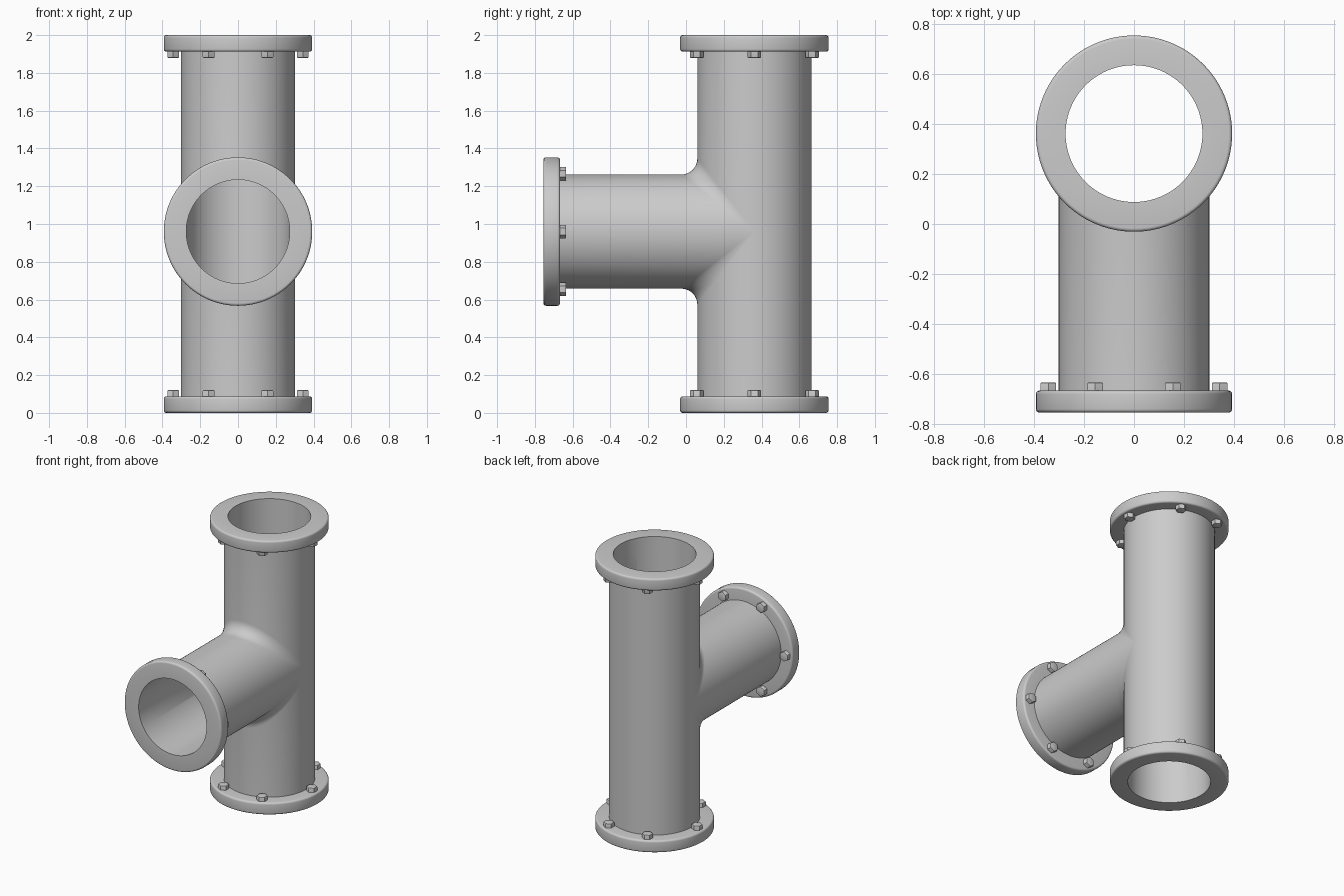
import bpy, bmesh, math
from mathutils import Matrix, Vector

if "Cube" in bpy.data.objects:
    bpy.data.objects.remove(bpy.data.objects["Cube"])

AXIS_Y, AXIS_Z = 0.362, 0.96      # centre where the two pipes meet
R_OUT, R_IN, R_FLANGE = 0.302, 0.274, 0.393
THICK, HALF = 0.088, 0.755        # flange thickness, half depth of the model
N = 48                            # segments per half turn


def finish(bm, name, angle=35):
    mesh = bpy.data.meshes.new(name)
    bm.to_mesh(mesh)
    bm.free()
    ob = bpy.data.objects.new(name, mesh)
    bpy.context.collection.objects.link(ob)
    bpy.context.view_layer.objects.active = ob
    bpy.ops.object.select_all(action='DESELECT')
    ob.select_set(True)
    bpy.ops.object.shade_smooth_by_angle(angle=math.radians(angle))
    return ob


def skin(bm, rows):
    """Quads between successive rows of points."""
    grid = [[bm.verts.new(p) for p in row] for row in rows]
    for a, b in zip(grid, grid[1:]):
        for i in range(len(a) - 1):
            bm.faces.new((a[i], a[i + 1], b[i + 1], b[i]))


def tee(name, r, fillet, inset, inward=False):
    """Equal-bore tee: each x slice is a right-angle corner, rounded by a fillet."""
    bm = bmesh.new()
    y0 = -HALF + inset - AXIS_Y
    ends = {1: 2 - inset - AXIS_Z, -1: inset - AXIS_Z}
    for sign, end in ends.items():
        front, back = [], []
        for i in range(N + 1):
            t = math.pi * i / N
            x, s = r * math.cos(t), math.sin(t)
            if i in (0, N):
                s = 0.0
            f, h = fillet * s, r * s
            row = [(x, y0, sign * h)]
            for k in range(11):
                a = math.pi / 2 * k / 10
                row.append((x, -h - f + f * math.sin(a),
                            sign * (h + f - f * math.cos(a))))
            front.append(row + [(x, -h, end)])
            back.append([(x, h, 0), (x, h, end)])
        skin(bm, front)
        skin(bm, back)
    bmesh.ops.remove_doubles(bm, verts=bm.verts, dist=1e-5)
    bmesh.ops.recalc_face_normals(bm, faces=bm.faces)
    # Make the outer skin face out and the bore face in
    probe = max(bm.faces, key=lambda p: p.calc_center_median().y)
    if (probe.normal.y < 0) != inward:
        bmesh.ops.reverse_faces(bm, faces=bm.faces)
    bmesh.ops.translate(bm, verts=bm.verts, vec=(0, AXIS_Y, AXIS_Z))
    return finish(bm, name)


def flange(name, matrix):
    """Rounded ring, outer face at local z = 0, body towards +z."""
    b = 0.014
    prof = [(R_IN, 0)]
    for cz, start in ((b, -90), (THICK - b, 0)):
        for k in range(5):
            a = math.radians(start + 90 * k / 4)
            prof.append((R_FLANGE - b + b * math.cos(a), cz + b * math.sin(a)))
    prof += [(R_IN, THICK), (R_IN, 0)]
    bm = bmesh.new()
    skin(bm, [[(p * math.cos(a), p * math.sin(a), z) for p, z in prof]
              for a in (math.pi * i / N for i in range(2 * N + 1))])
    bmesh.ops.remove_doubles(bm, verts=bm.verts, dist=1e-5)
    bmesh.ops.recalc_face_normals(bm, faces=bm.faces)
    bm.transform(matrix)
    finish(bm, name)


def bolts(name, matrix):
    """Six hexagonal heads on the inner face of a flange."""
    bm = bmesh.new()
    for deg in (0, 63, 117, 180, 243, 297):
        a = math.radians(deg)
        pos = Vector((0.343 * math.cos(a), 0.343 * math.sin(a), THICK + 0.011))
        bmesh.ops.create_cone(bm, cap_ends=True, segments=6, radius1=0.036,
                              radius2=0.036, depth=0.042,
                              matrix=Matrix.Translation(pos))
    top = [e for e in bm.edges if all(v.co.z > THICK + 0.02 for v in e.verts)]
    bmesh.ops.bevel(bm, geom=top, offset=0.004, segments=2, profile=0.5,
                    affect='EDGES')
    bm.transform(matrix)
    finish(bm, name)


# Pipe body with rounded crotch, and its bore
tee("pipe_body", R_OUT, 0.085, THICK - 0.03)
tee("pipe_bore", R_IN, 0.0, THICK, inward=True)

# Flange and bolt ring on each of the three openings
places = {
    "bottom": Matrix.Translation((0, AXIS_Y, 0)),
    "top": Matrix.Translation((0, AXIS_Y, 2)) @ Matrix.Rotation(math.pi, 4, 'X'),
    "branch": Matrix.Translation((0, -HALF, AXIS_Z))
              @ Matrix.Rotation(-math.pi / 2, 4, 'X'),
}
for key, m in places.items():
    flange(key + "_flange", m)
    bolts(key + "_bolts", m)
